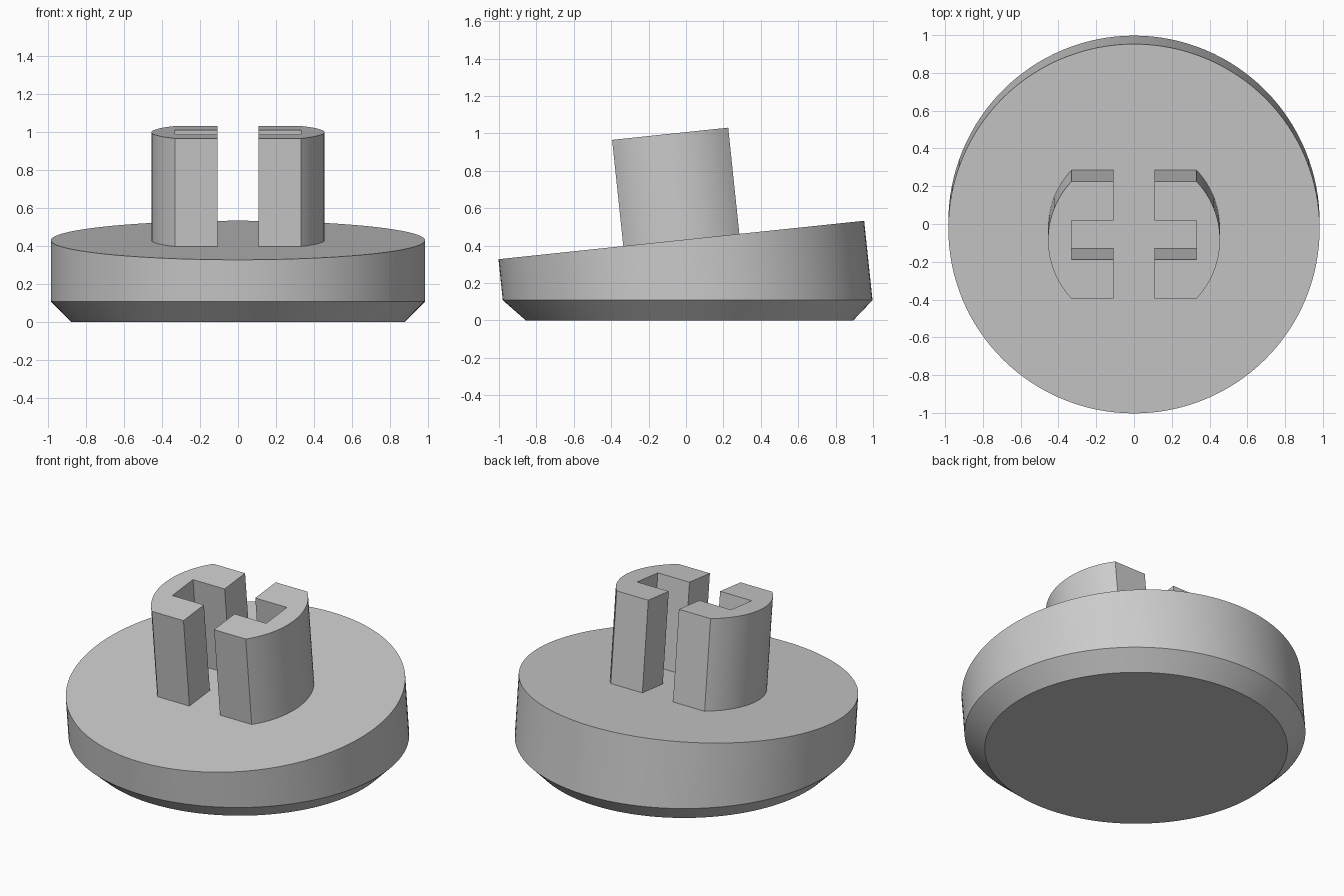
import bpy, bmesh
from math import radians, sin, cos, tan, asin, tau
from mathutils import Matrix, Vector

cube = bpy.data.objects.get("Cube")
if cube:
    bpy.data.objects.remove(cube)

TILT = radians(6)
R = 0.983            # disc radius
SEGMENTS = 128
TOP = Vector((0, -0.025, 0.43))
# frame of the tilted top plane
FRAME = Matrix.Translation(TOP) @ Matrix.Rotation(TILT, 4, 'X')

grey = bpy.data.materials.new("plain grey")
grey.use_nodes = True
colour = (0.6, 0.6, 0.6, 1)
grey.diffuse_color = colour
grey.node_tree.nodes["Principled BSDF"].inputs["Base Color"].default_value = colour


def loft(name, rings):
    """Closed solid through a stack of matching rings."""
    bm = bmesh.new()
    loops = [[bm.verts.new(p) for p in ring] for ring in rings]
    for low, high in zip(loops, loops[1:]):
        n = len(low)
        for i in range(n):
            j = (i + 1) % n
            bm.faces.new((low[i], low[j], high[j], high[i]))
    bm.faces.new(loops[0][::-1])
    bm.faces.new(loops[-1])
    bmesh.ops.recalc_face_normals(bm, faces=bm.faces)
    mesh = bpy.data.meshes.new(name)
    bm.to_mesh(mesh)
    bm.free()
    mesh.materials.append(grey)
    obj = bpy.data.objects.new(name, mesh)
    bpy.context.collection.objects.link(obj)
    bpy.ops.object.select_all(action='DESELECT')
    obj.select_set(True)
    bpy.context.view_layer.objects.active = obj
    bpy.ops.object.shade_smooth_by_angle(angle=radians(20))
    return obj


# Disc: flat bottom, chamfer, wall leaning with the tilted top
def ring(z, rx, ry, cy):
    angles = [tau * i / SEGMENTS for i in range(SEGMENTS)]
    return [Vector((rx * cos(a), cy + ry * sin(a), z)) for a in angles]


CHAMFER = 0.108
lean = TOP.y + (TOP.z - CHAMFER) * tan(TILT)
loft("disc_base", [
    ring(0, R - CHAMFER, R - CHAMFER, lean + 0.01),
    ring(CHAMFER, R, R / cos(TILT), lean),
    [FRAME @ p for p in ring(0, R, R, 0)],
])

# Stem halves: bracket section with a curved outer side and a square notch
STEM_R, DEPTH, GAP, NOTCH = 0.455, 0.312, 0.108, 0.105
HEIGHT = 0.571
half = asin(DEPTH / STEM_R)
STEPS = 24
arc = [half * (2 * i / STEPS - 1) for i in range(STEPS + 1)]
inner = STEM_R * cos(half)
profile = [(GAP, -DEPTH)]
profile += [(STEM_R * cos(a), STEM_R * sin(a)) for a in arc]
profile += [(GAP, DEPTH), (GAP, NOTCH), (inner, NOTCH),
            (inner, -NOTCH), (GAP, -NOTCH)]

for side, sign in (("left", 1), ("right", -1)):
    loft("stem_" + side, [
        [FRAME @ Vector((sign * x, y, z)) for x, y in profile]
        for z in (-0.005, HEIGHT)
    ])
